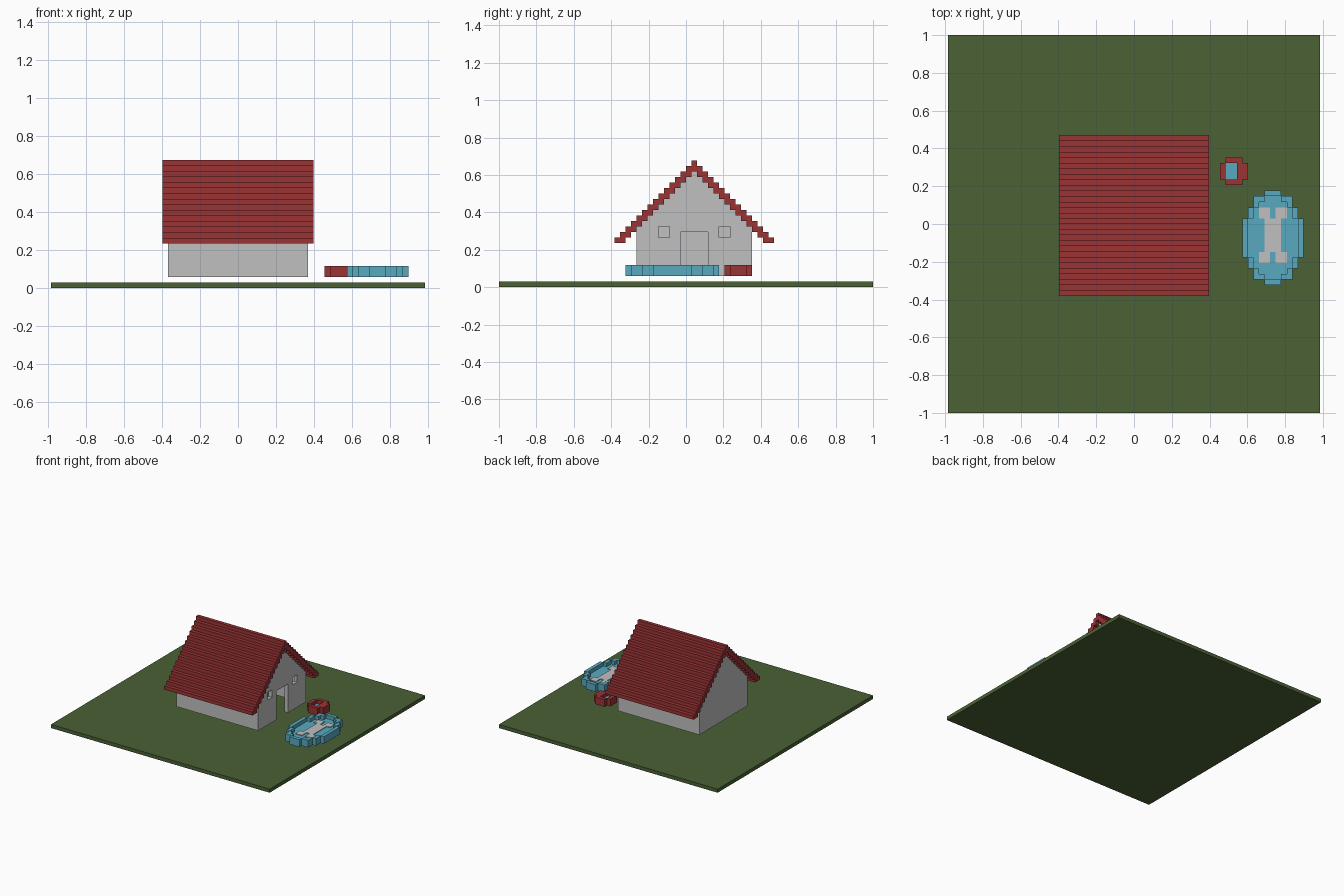
import bpy
import bmesh

if "Cube" in bpy.data.objects:
    bpy.data.objects.remove(bpy.data.objects["Cube"])

U = 2 / 68  # one block


def material(name, rgb):
    m = bpy.data.materials.new(name)
    m.use_nodes = True
    m.diffuse_color = (*rgb, 1)
    m.node_tree.nodes["Principled BSDF"].inputs["Base Color"].default_value = (*rgb, 1)
    return m


GREEN = material("grass green", (0.069, 0.119, 0.035))
RED = material("roof red", (0.33, 0.033, 0.036))
GREY = material("light grey", (0.53, 0.53, 0.53))
BLUE = material("pool blue", (0.098, 0.40, 0.53))


def finish(name, bm, mat):
    bmesh.ops.recalc_face_normals(bm, faces=bm.faces[:])
    me = bpy.data.meshes.new(name)
    bm.to_mesh(me)
    bm.free()
    me.materials.append(mat)
    ob = bpy.data.objects.new(name, me)
    bpy.context.collection.objects.link(ob)
    return ob


def extrude(bm, vec):
    res = bmesh.ops.extrude_face_region(bm, geom=bm.faces[:], use_keep_orig=True)
    verts = [g for g in res["geom"] if isinstance(g, bmesh.types.BMVert)]
    bmesh.ops.translate(bm, vec=[c * U for c in vec], verts=verts)


def boxes(name, bounds, mat):
    """Boxes given as x0, x1, y0, y1, z0, z1 in blocks."""
    bm = bmesh.new()
    for x0, x1, y0, y1, z0, z1 in bounds:
        vs = bmesh.ops.create_cube(bm, size=1)["verts"]
        for v in vs:
            v.co = [(lo + (c + 0.5) * (hi - lo)) * U
                    for c, lo, hi in zip(v.co, (x0, y0, z0), (x1, y1, z1))]
    return finish(name, bm, mat)


def profile(name, yz, x0, x1, mat):
    """Side outline drawn in y and z, extruded along x."""
    bm = bmesh.new()
    bm.faces.new([bm.verts.new((x0 * U, y * U, z * U)) for y, z in yz])
    extrude(bm, (x1 - x0, 0, 0))
    return finish(name, bm, mat)


def slab(name, cells, z0, z1, mat):
    """Flat layer of blocks, each cell given by its low x and y corner."""
    bm = bmesh.new()
    for x, y in sorted(cells):
        bm.faces.new([bm.verts.new(((x + a) * U, (y + b) * U, z0 * U))
                      for a, b in ((0, 0), (1, 0), (1, 1), (0, 1))])
    bmesh.ops.remove_doubles(bm, verts=bm.verts[:], dist=U / 10)
    extrude(bm, (0, 0, z1 - z0))
    return finish(name, bm, mat)


def rim_of(cells):
    return {(x, y) for x, y in cells
            if not {(x + 1, y), (x - 1, y), (x, y + 1), (x, y - 1)} <= cells}


def mirrored(left):
    """Close a half outline across the ridge line."""
    return left + [(3 - y, z) for y, z in reversed(left)]


# Lawn
boxes("lawn", [(-33.5, 33.5, -34, 34, 0, 1)], GREEN)

# Stepped roof shell
outer = [(-13 + k, 8 + k + s) for k in range(15) for s in (0, 1)]
inner = [(-11 + k, 8 + k + s) for k in range(13) for s in (0, 1)]
profile("roof", mirrored(outer) + mirrored(inner)[::-1], -13.5, 13.5, RED)

# Gable walls fill the stepped underside of the roof
gable = mirrored([(-9, 2)] + inner[5:])
profile("back_gable_wall", gable, -12.5, -11.5, GREY)
door_wall = profile("door_gable_wall", gable, 11.5, 12.5, GREY)

# Door and window openings
cutter = boxes("opening_cutter", [
    (11, 13, -1, 4, 1.5, 10),
    (11, 13, -5, -3, 9, 11),
    (11, 13, 6, 8, 9, 11)], GREY)
cutter.hide_render = True
mod = door_wall.modifiers.new("openings", "BOOLEAN")
mod.operation = "DIFFERENCE"
mod.solver = "EXACT"
mod.object = cutter
bpy.context.view_layer.objects.active = door_wall
bpy.ops.object.modifier_apply(modifier=mod.name)
bpy.data.objects.remove(cutter)

# Long side walls
for side, y in (("front", -9), ("rear", 11)):
    boxes(side + "_side_wall", [(-11.5, 11.5, y, y + 1, 2, 11)], GREY)

# Oval pool: rows narrow in steps towards both ends
pool = set()
for j in range(-8, 9):
    half = 5 if abs(j) <= 3 else 4 if abs(j) <= 5 else 3 if abs(j) <= 7 else 1
    pool |= {(24.5 + i, -3 + j) for i in range(-half, half + 1)}
pool_rim = rim_of(pool)
slab("pool_rim", pool_rim, 2, 4, BLUE)
slab("pool_water", pool - pool_rim, 2, 3, BLUE)

# Pale bone-shaped pool centre
centre = {(23.5 + i, y) for i in range(3) for y in range(-5, 1)}
for x in (22.5, 25.5):
    for y in (-7, 1):
        centre |= {(x + i, y + j) for i in (0, 1) for j in (0, 1)}
slab("pool_centre", centre, 3, 3.2, GREY)

# Small round tub with a seat along one side
tub = {(17.5 + i, 9 + j) for i in range(-2, 3) for j in range(-2, 3)
       if abs(i) + abs(j) < 4}
tub = {c for c in tub if not (abs(c[0] - 17.5) == 2 and abs(c[1] - 9) == 2)}
tub_rim = rim_of(tub)
seat = {(18.5, y) for y in (8, 9, 10)}
slab("tub_rim", tub_rim | seat, 2, 4, RED)
slab("tub_water", tub - tub_rim - seat, 2, 3, BLUE)
